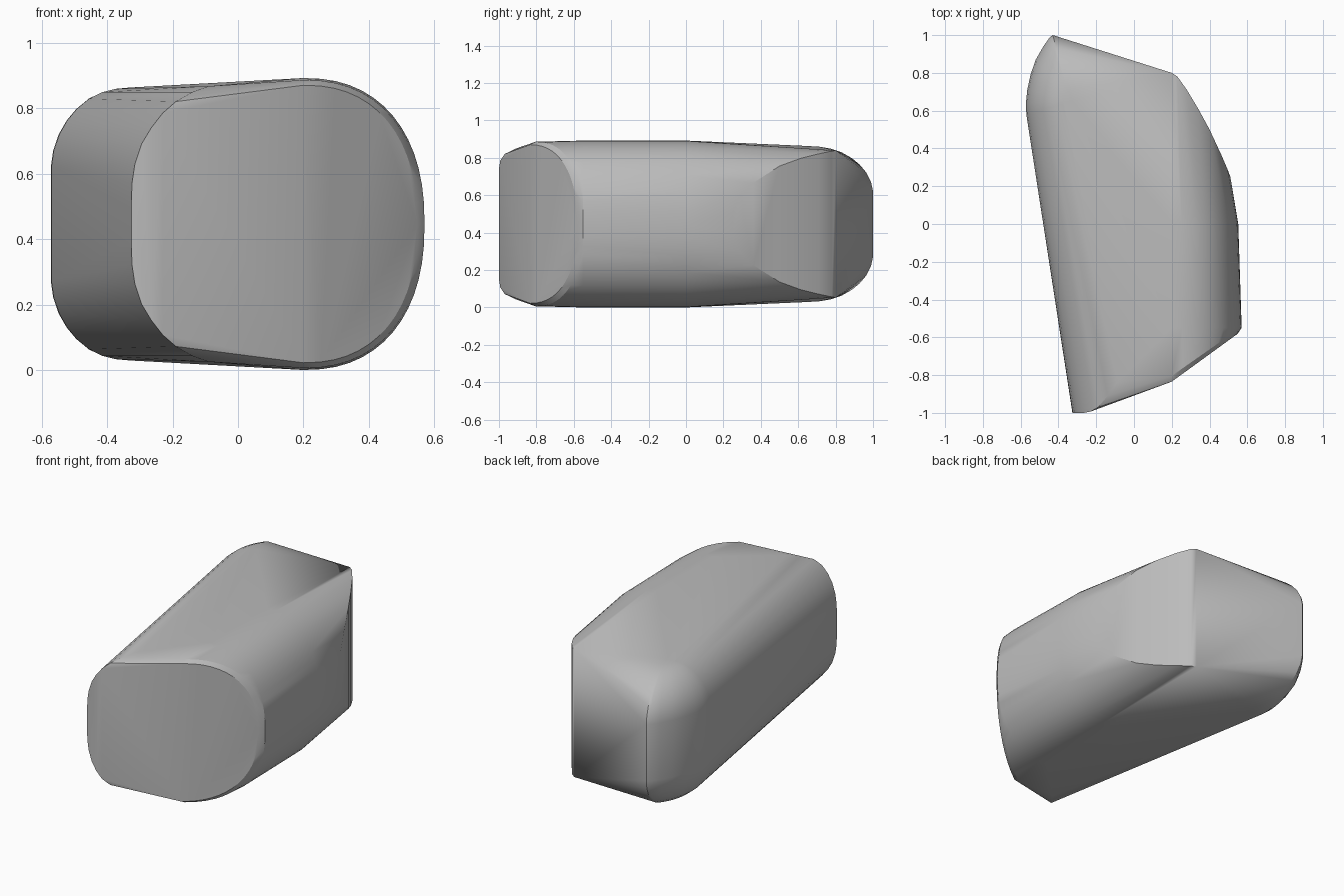
import bpy, bmesh, math
from mathutils import Vector

if "Cube" in bpy.data.objects:
    bpy.data.objects.remove(bpy.data.objects["Cube"])

MID = 0.446  # height of the horizontal mirror plane
points = []


def add(x, y, z):
    """Add a point and its mirror below the middle height."""
    points.append((x, y, z))
    points.append((x, y, 2 * MID - z))


def right_arc(y_of_x, width, height, n=14):
    """Superellipse quarter from the top edge to the right flank."""
    for i in range(n + 1):
        t = math.pi / 2 * i / n
        x = 0.2 + width * math.cos(t) ** (2 / 2.3)
        add(x, y_of_x(x), MID + height * max(0, math.sin(t)) ** (2 / 2.3))


# Right flank: slanted front end, rounded rim, straight run
right_arc(lambda x: -0.82 + 0.727 * (x - 0.22), 0.348, 0.424)
right_arc(lambda x: -0.79 + 0.70 * (x - 0.22), 0.366, 0.440)
right_arc(lambda x: -0.55, 0.370, 0.446)
right_arc(lambda x: 0.0, 0.352, 0.446)

# Right rear: upright curved panel
for x, y, half in ((0.51, 0.25, 0.06), (0.495, 0.29, 0.15), (0.465, 0.36, 0.22),
                   (0.40, 0.50, 0.31), (0.34, 0.61, 0.35), (0.28, 0.71, 0.375),
                   (0.23, 0.78, 0.39), (0.20, 0.80, 0.393)):
    add(x, y, MID + half)

# Front left: rounded end of the long left flank
for x, y, z in ((-0.326, -1.0, 0.50), (-0.324, -1.0, 0.57), (-0.315, -1.0, 0.63),
                (-0.295, -1.0, 0.69), (-0.265, -1.0, 0.74), (-0.23, -0.993, 0.785),
                (-0.19, -0.97, 0.82), (-0.14, -0.91, 0.849), (-0.09, -0.84, 0.867)):
    add(x, y, z)

# Rear left: corner swept around a centre
centre = Vector((-0.33, 0.65))
corner = ((-0.57, 0.58), (-0.572, 0.64), (-0.565, 0.71), (-0.548, 0.79),
          (-0.52, 0.87), (-0.48, 0.94), (-0.445, 0.99), (-0.43, 1.0))
section = ((1.0, 0.62), (0.97, 0.67), (0.90, 0.72), (0.80, 0.762), (0.68, 0.797),
           (0.52, 0.829), (0.35, 0.849), (0.18, 0.859), (0.0, 0.863))
for c in corner:
    for f, z in section:
        p = centre.lerp(Vector(c), f)
        add(p.x, p.y, z)

# Wrap everything in one convex skin and merge flat areas
bm = bmesh.new()
for p in points:
    bm.verts.new(p)
bmesh.ops.remove_doubles(bm, verts=bm.verts[:], dist=0.002)
bmesh.ops.convex_hull(bm, input=bm.verts[:])
loose = [v for v in bm.verts if not v.link_faces]
bmesh.ops.delete(bm, geom=loose, context='VERTS')
bmesh.ops.dissolve_limit(bm, angle_limit=math.radians(1.0),
                         verts=bm.verts[:], edges=bm.edges[:])
bmesh.ops.recalc_face_normals(bm, faces=bm.faces[:])

low = min(v.co.z for v in bm.verts)
bmesh.ops.translate(bm, verts=bm.verts[:], vec=(0, 0, -low))

mesh = bpy.data.meshes.new("rounded_block")
bm.to_mesh(mesh)
bm.free()
block = bpy.data.objects.new("rounded_block", mesh)
bpy.context.collection.objects.link(block)

grey = bpy.data.materials.new("plain_grey")
grey.diffuse_color = (0.5, 0.5, 0.5, 1)
grey.use_nodes = True
grey.node_tree.nodes["Principled BSDF"].inputs["Base Color"].default_value = grey.diffuse_color
mesh.materials.append(grey)

bpy.context.view_layer.objects.active = block
block.select_set(True)
bpy.ops.object.shade_smooth_by_angle(angle=math.radians(25))
